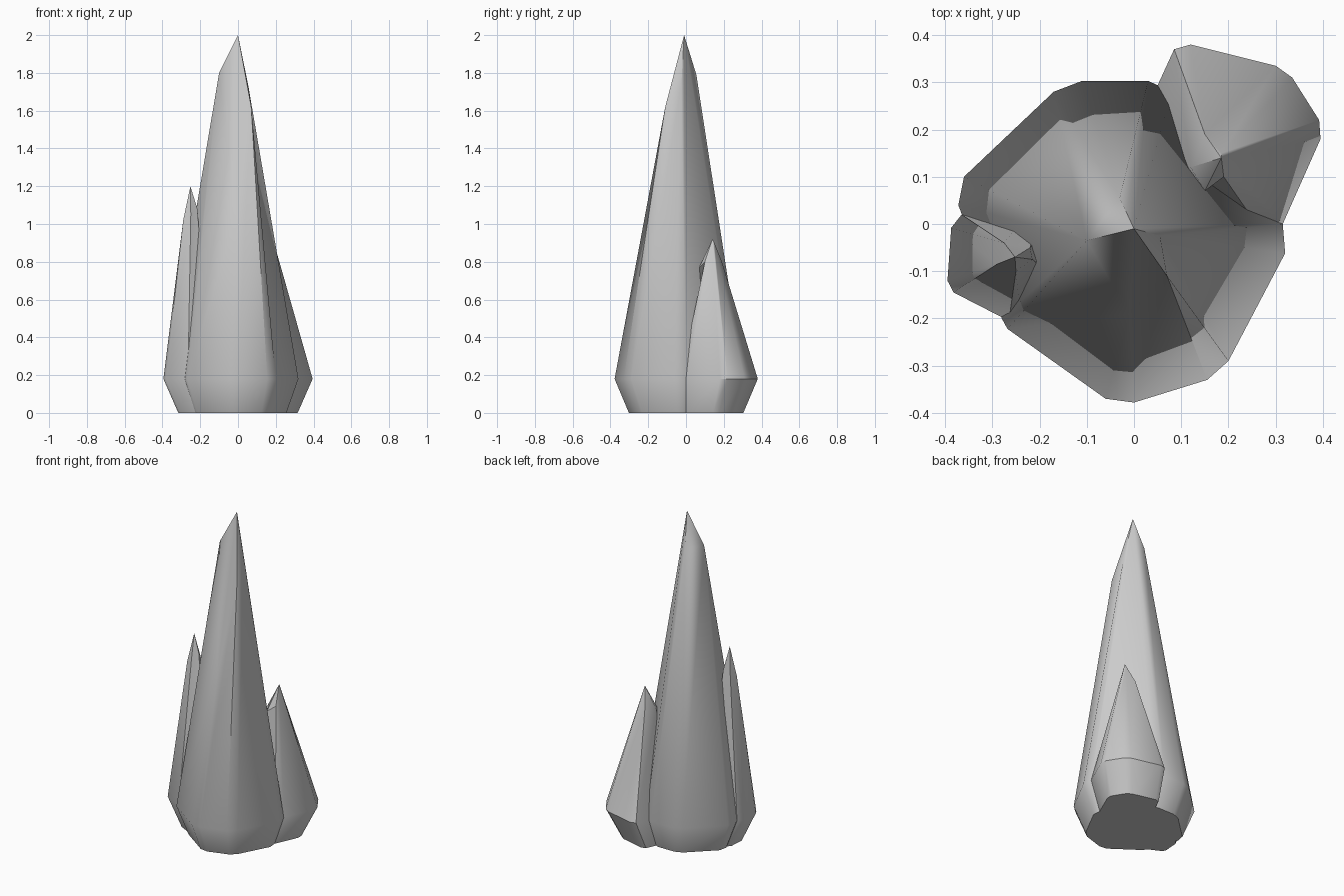
import bpy, bmesh, math

if "Cube" in bpy.data.objects:
    bpy.data.objects.remove(bpy.data.objects["Cube"])

BELT = 0.18      # height of the widest ring
FOOT = 0.8       # footprint scale at the ground


def crystal(name, corners, apex):
    """corners: (first bevel xy, second bevel xy, tip xyz), counter-clockwise."""
    bm = bmesh.new()
    foot, belt, tips = [], [], []
    for a, b, tip in corners:
        for x, y in (a, b):
            foot.append(bm.verts.new((x * FOOT, y * FOOT, 0)))
            belt.append(bm.verts.new((x, y, BELT)))
        tips.append(bm.verts.new(tip))
    top = bm.verts.new(apex)
    m, n = len(belt), len(tips)
    bm.faces.new(foot[::-1])
    # flared foot
    for i in range(m):
        j = (i + 1) % m
        bm.faces.new((foot[i], foot[j], belt[j], belt[i]))
    # tapering bevels, long sides and broken point
    for i in range(n):
        j = (i + 1) % n
        bm.faces.new((belt[2 * i], belt[2 * i + 1], tips[i]))
        bm.faces.new((belt[2 * i + 1], belt[2 * j], tips[j], tips[i]))
        bm.faces.new((tips[i], tips[j], top))
    bmesh.ops.remove_doubles(bm, verts=bm.verts[:], dist=0.0005)
    bmesh.ops.recalc_face_normals(bm, faces=bm.faces[:])
    mesh = bpy.data.meshes.new(name)
    bm.to_mesh(mesh)
    bm.free()
    ob = bpy.data.objects.new(name, mesh)
    bpy.context.collection.objects.link(ob)
    bpy.ops.object.select_all(action='DESELECT')
    ob.select_set(True)
    bpy.context.view_layer.objects.active = ob
    bpy.ops.object.shade_smooth_by_angle(angle=math.radians(35))
    return ob


# tall central spike with a notch chipped out of the front
left_tip, back_tip = (-.10, -.035, 1.80), (-.03, .055, 1.79)
crystal("main_crystal", [
    ((-.06, -.37), (0, -.378), (-.01, -.19, 1.04)),
    ((.155, -.33), (.20, -.29), (.07, -.11, 1.62)),
    ((.32, -.062), (.315, 0), (.055, -.025, 1.73)),
    ((.08, .28), (.03, .303), (0, -.01, 2.0)),
    ((-.11, .303), (-.17, .28), back_tip),
    ((-.36, .10), (-.372, .04), left_tip),
    ((-.28, -.20), (-.268, -.222), left_tip),
], (0, -.01, 2.0))

# short wide crystal at the back right
crystal("back_right_crystal", [
    ((.28, -.03), (.315, 0), (.19, .10, .80)),
    ((.395, .18), (.392, .22), (.185, .14, .92)),
    ((.335, .31), (.30, .335), (.185, .15, .90)),
    ((.12, .38), (.085, .37), (.15, .19, .80)),
    ((.03, .25), (.03, .10), (.12, .12, .78)),
    ((.05, .05), (.10, .03), (.15, .07, .77)),
], (.185, .14, .92))

# slim crystal on the left
crystal("left_crystal", [
    ((-.265, -.205), (-.24, -.20), (-.25, -.10, 1.05)),
    ((-.15, -.13), (-.14, -.10), (-.215, -.075, 1.08)),
    ((-.16, .02), (-.20, .05), (-.22, -.05, 1.05)),
    ((-.365, .02), (-.387, -.008), (-.275, -.04, 1.06)),
    ((-.395, -.12), (-.382, -.145), (-.29, -.085, 1.02)),
], (-.252, -.07, 1.2))
